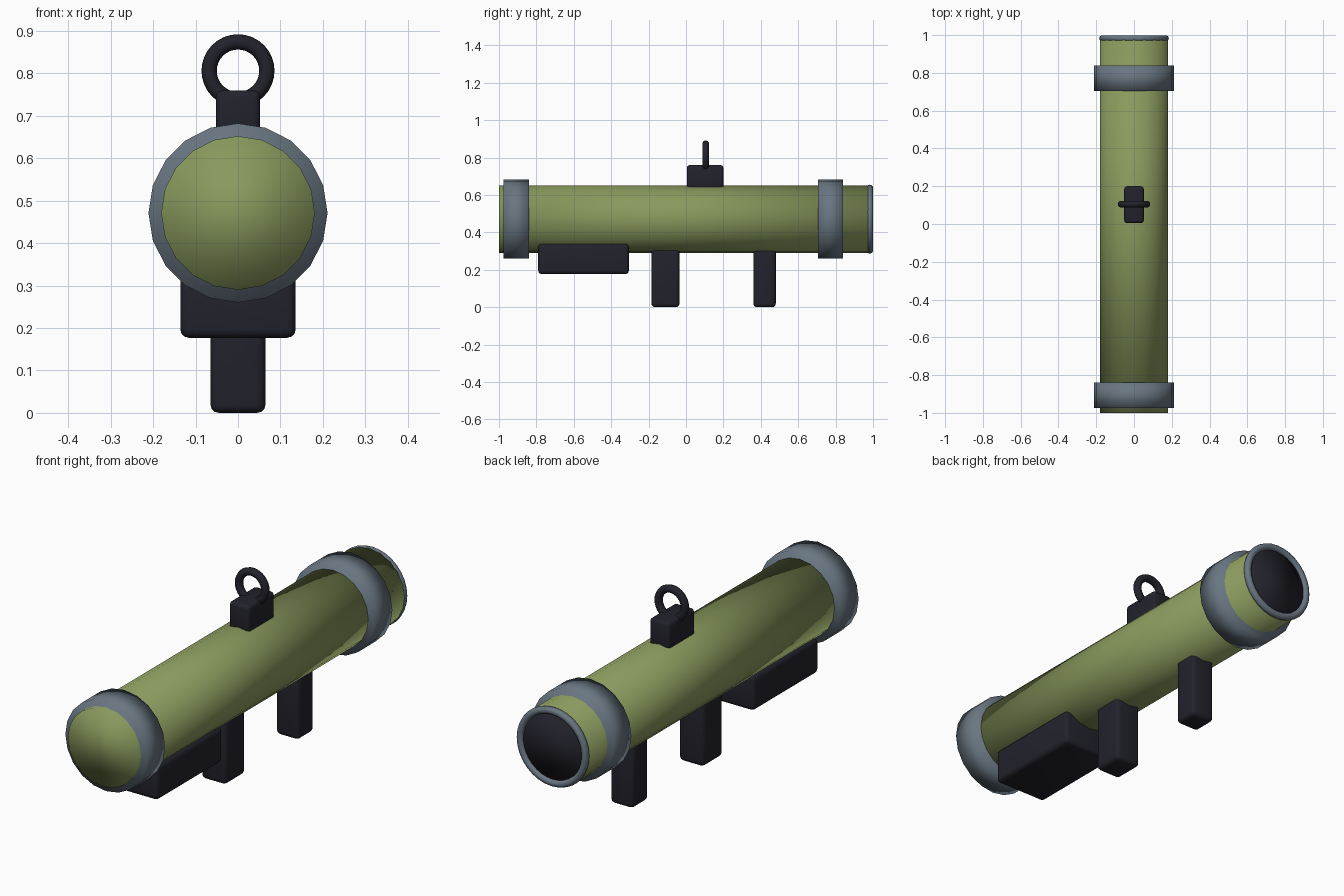
import bpy
from math import pi

if "Cube" in bpy.data.objects:
    bpy.data.objects.remove(bpy.data.objects["Cube"], do_unlink=True)

AXIS_Z = 0.471
SIDES = 20


def material(name, rgb):
    m = bpy.data.materials.new(name)
    m.use_nodes = True
    m.diffuse_color = (*rgb, 1)
    bsdf = m.node_tree.nodes["Principled BSDF"]
    bsdf.inputs["Base Color"].default_value = (*rgb, 1)
    bsdf.inputs["Roughness"].default_value = 0.7
    return m


green = material("olive green", (0.25, 0.32, 0.11))
steel = material("steel grey", (0.14, 0.18, 0.22))
black = material("dark charcoal", (0.016, 0.016, 0.025))


def finish(name, mat):
    ob = bpy.context.object
    ob.name = name
    ob.data.materials.append(mat)
    bpy.ops.object.shade_smooth()
    return ob


def cylinder(name, mat, radius, y0, y1):
    """Closed cylinder lying along the y axis."""
    bpy.ops.mesh.primitive_cylinder_add(
        vertices=SIDES, radius=radius, depth=y1 - y0,
        location=(0, (y0 + y1) / 2, AXIS_Z), rotation=(pi / 2, 0, 0))
    return finish(name, mat)


def ring(name, mat, major, minor, y, z, segments):
    """Torus standing upright, facing the front."""
    bpy.ops.mesh.primitive_torus_add(
        major_radius=major, minor_radius=minor, major_segments=segments,
        minor_segments=10, location=(0, y, z), rotation=(pi / 2, 0, 0))
    return finish(name, mat)


def block(name, mat, half_x, y0, y1, z0, z1, bevel):
    """Box with rounded edges."""
    bpy.ops.mesh.primitive_cube_add(
        size=1, location=(0, (y0 + y1) / 2, (z0 + z1) / 2))
    ob = bpy.context.object
    ob.scale = (2 * half_x, y1 - y0, z1 - z0)
    bpy.ops.object.transform_apply(location=False, rotation=False, scale=True)
    mod = ob.modifiers.new("rounded edges", "BEVEL")
    mod.width = bevel
    mod.segments = 3
    return finish(name, mat)


# Main tube and its reinforcing bands
cylinder("tube", green, 0.181, -1.0, 0.98)
cylinder("front_band", steel, 0.211, -0.975, -0.84)
cylinder("rear_band", steel, 0.211, 0.705, 0.84)

# Rear opening: rolled rim around a dark bore
ring("rear_rim", steel, 0.168, 0.0165, 0.983, AXIS_Z, 32)
cylinder("rear_bore", black, 0.163, 0.90, 0.985)

# Underside: battery housing and two grips
block("underside_housing", black, 0.136, -0.79, -0.305, 0.177, 0.34, 0.02)
block("front_grip", black, 0.065, -0.185, -0.035, 0.0, 0.32, 0.02)
block("rear_grip", black, 0.06, 0.36, 0.48, 0.0, 0.32, 0.02)

# Sight on top
block("sight_base", black, 0.052, 0.005, 0.2, 0.63, 0.76, 0.015)
ring("sight_ring", black, 0.068, 0.018, 0.105, 0.806, 32)
